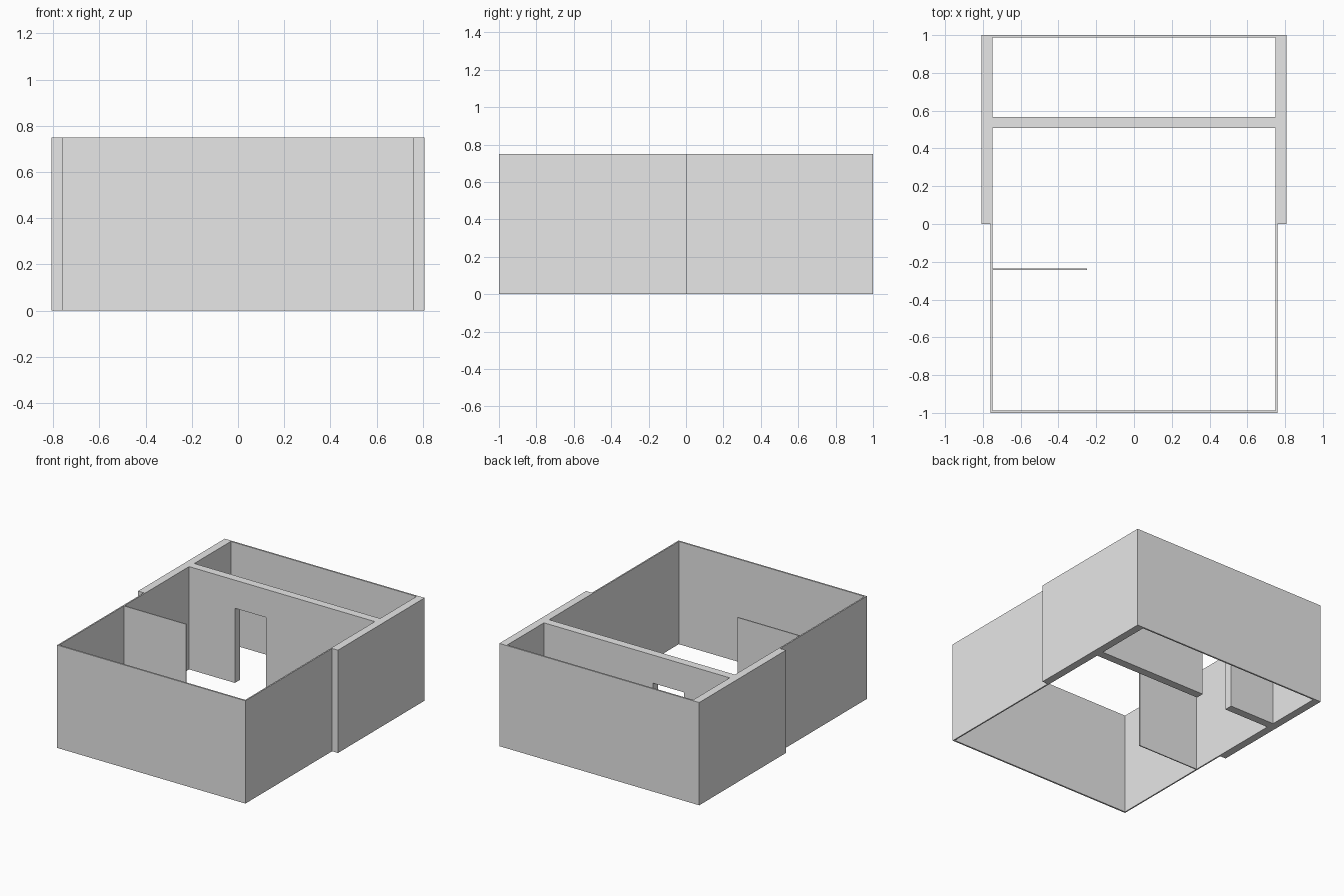
import bpy
import bmesh
from mathutils import Vector

cube = bpy.data.objects.get("Cube")
if cube:
    bpy.data.objects.remove(cube, do_unlink=True)

H = 0.75          # wall height
IN_X = 0.75       # inner face of the side walls
THIN_X = 0.76     # outer face of the thin front walls
THICK_X = 0.807   # outer face of the thick rear walls
THIN = 0.012

plaster = bpy.data.materials.new("plain_grey")
plaster.use_nodes = True
grey = (0.8, 0.8, 0.8, 1)
plaster.diffuse_color = grey
plaster.node_tree.nodes["Principled BSDF"].inputs["Base Color"].default_value = grey


def prism(name, outline, offset):
    """Extrude a closed 3D outline along an offset."""
    bm = bmesh.new()
    face = bm.faces.new([bm.verts.new(p) for p in outline])
    result = bmesh.ops.extrude_face_region(bm, geom=[face], use_keep_orig=True)
    moved = [v for v in result["geom"] if isinstance(v, bmesh.types.BMVert)]
    bmesh.ops.translate(bm, verts=moved, vec=Vector(offset))
    bmesh.ops.recalc_face_normals(bm, faces=bm.faces)
    mesh = bpy.data.meshes.new(name)
    bm.to_mesh(mesh)
    bm.free()
    mesh.materials.append(plaster)
    obj = bpy.data.objects.new(name, mesh)
    bpy.context.collection.objects.link(obj)
    return obj


def u_walls(name, outer_x, end_y):
    """Two side walls starting at y = 0, joined by a thin end wall."""
    inner_y = end_y * (1 - THIN)
    half = [(outer_x, end_y), (outer_x, 0), (IN_X, 0), (IN_X, inner_y)]
    plan = half + [(-x, y) for x, y in reversed(half)]
    return prism(name, [(x, y, 0) for x, y in plan], (0, 0, H))


# Outer walls: thin around the front room, thick beside the rear rooms
u_walls("front_walls", THIN_X, -1)
u_walls("rear_walls", THICK_X, 1)

# Thick partition with an open doorway
door_l, door_r, door_top = -0.38, -0.13, 0.545
profile = [(-IN_X, 0), (door_l, 0), (door_l, door_top), (door_r, door_top),
           (door_r, 0), (IN_X, 0), (IN_X, H), (-IN_X, H)]
prism("doorway_partition", [(x, 0.507, z) for x, z in profile], (0, 0.06, 0))

# Thin screen wall standing off one side wall
screen = [(-IN_X, 0), (-0.25, 0), (-0.25, H), (-IN_X, H)]
prism("screen_wall", [(x, -0.244, z) for x, z in screen], (0, 0.008, 0))
